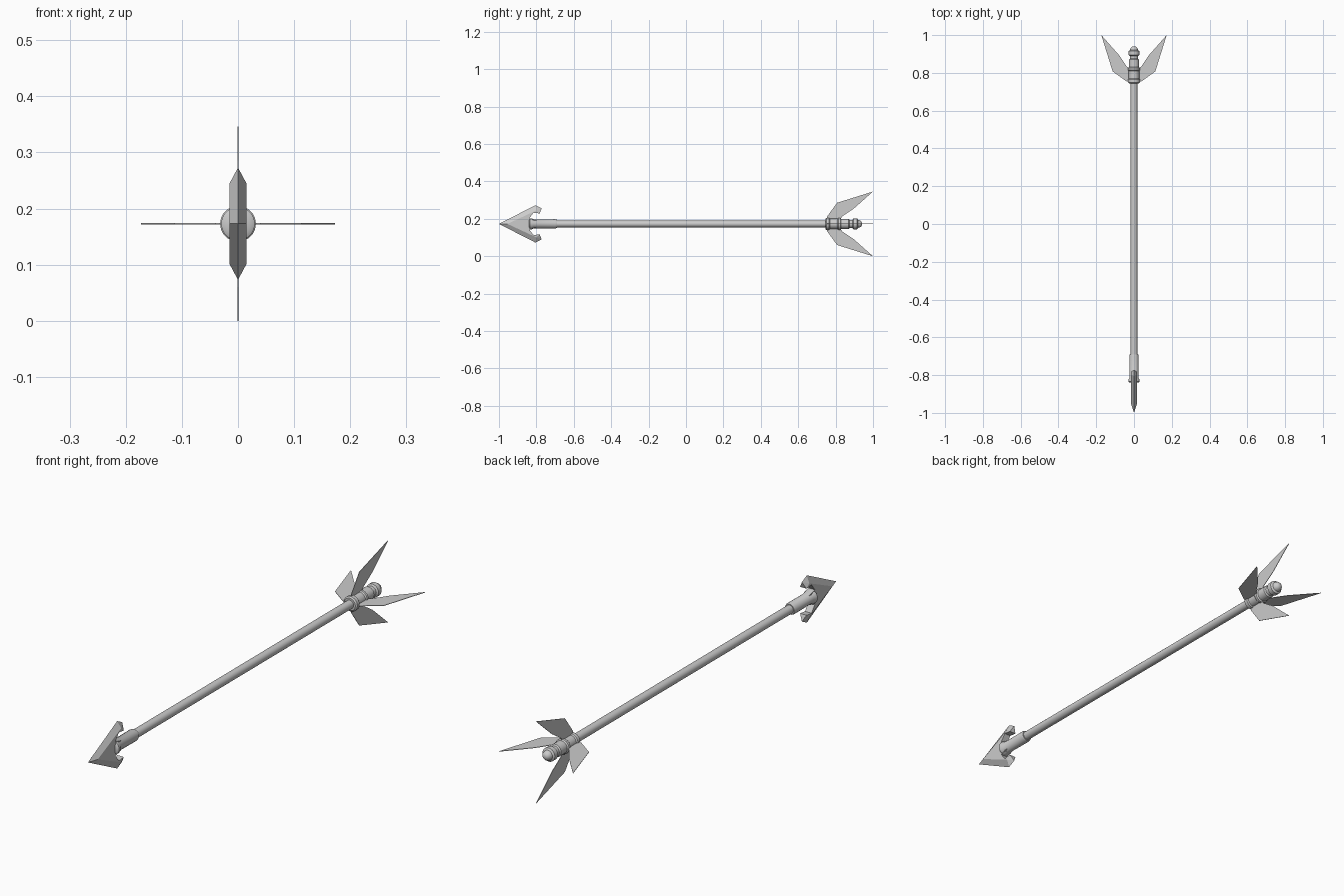
import bpy, bmesh
from math import pi, sin, cos, radians

if "Cube" in bpy.data.objects:
    bpy.data.objects.remove(bpy.data.objects["Cube"])

AXIS_Z = 0.173


def make_object(name, bm, smooth=False):
    bmesh.ops.recalc_face_normals(bm, faces=bm.faces)
    mesh = bpy.data.meshes.new(name)
    bm.to_mesh(mesh)
    bm.free()
    ob = bpy.data.objects.new(name, mesh)
    ob.location.z = AXIS_Z
    bpy.context.collection.objects.link(ob)
    if smooth:
        bpy.ops.object.select_all(action='DESELECT')
        ob.select_set(True)
        bpy.context.view_layer.objects.active = ob
        bpy.ops.object.shade_smooth_by_angle(angle=radians(35))
    return ob


def lathe(name, profile, sides=20):
    """Turn (y, radius) points around the long axis and cap both ends."""
    bm = bmesh.new()
    rings = []
    for y, r in profile:
        rings.append([bm.verts.new((r * cos(2 * pi * i / sides), y, r * sin(2 * pi * i / sides)))
                      for i in range(sides)])
    for a, b in zip(rings, rings[1:]):
        for i in range(sides):
            j = (i + 1) % sides
            bm.faces.new((a[i], a[j], b[j], b[i]))
    bm.faces.new(rings[0])
    bm.faces.new(rings[-1])
    return make_object(name, bm, True)


# Shaft, head socket and stepped tail
lathe("shaft", [(-0.72, 0.018), (0.77, 0.018)])
lathe("head_socket", [(-0.84, 0.022), (-0.835, 0.030), (-0.825, 0.030), (-0.815, 0.024),
                      (-0.70, 0.025), (-0.69, 0.022)])
lathe("tail_nock", [(0.745, 0.026), (0.75, 0.032), (0.765, 0.032), (0.77, 0.028),
                    (0.81, 0.028), (0.815, 0.032), (0.825, 0.032), (0.83, 0.027),
                    (0.87, 0.027), (0.875, 0.022), (0.89, 0.022), (0.895, 0.029),
                    (0.915, 0.029), (0.92, 0.021), (0.93, 0.019), (0.938, 0.012), (0.941, 0.005)])

# Barbed head: flat plate with bevelled cutting edges, upper half mirrored to lower
HALF = 0.015
TIP, CORNER = (-1.0, 0.0), (-0.805, 0.100)
plate = [(-0.955, 0.0), (-0.80, 0.072), (-0.782, 0.056), (-0.815, 0.060),
         (-0.838, 0.030), (-0.80, 0.020), (-0.80, 0.0)]
BARB = (-0.772, 0.083)
bm = bmesh.new()
for s in (1, -1):
    tip, corner, barb = [bm.verts.new((0, y, s * z)) for y, z in (TIP, CORNER, BARB)]
    sides = []
    for x in (-HALF, HALF):
        v = [bm.verts.new((x, y, s * z)) for y, z in plate]
        bm.faces.new(v)
        bm.faces.new((tip, corner, v[1], v[0]))
        bm.faces.new((corner, barb, v[1]))
        bm.faces.new((barb, v[2], v[1]))
        sides.append(v)
    a, b = sides
    bm.faces.new((barb, a[2], b[2]))
    for i in range(2, 6):
        bm.faces.new((a[i], a[i + 1], b[i + 1], b[i]))
bmesh.ops.remove_doubles(bm, verts=bm.verts, dist=0.0001)
make_object("arrow_head", bm)

# Four swept fins around the tail
fin = [(0.755, 0.024), (0.755, 0.040), (0.808, 0.113), (1.0, 0.173),
       (0.895, 0.080), (0.835, 0.040), (0.825, 0.024)]
for k in range(4):
    bm = bmesh.new()
    face = bm.faces.new([bm.verts.new((-0.001, y, r)) for y, r in fin])
    ext = bmesh.ops.extrude_face_region(bm, geom=[face], use_keep_orig=True)
    for v in ext["geom"]:
        if isinstance(v, bmesh.types.BMVert):
            v.co.x += 0.002
    ob = make_object(f"fin_{k + 1}", bm)
    ob.rotation_euler.y = k * pi / 2
